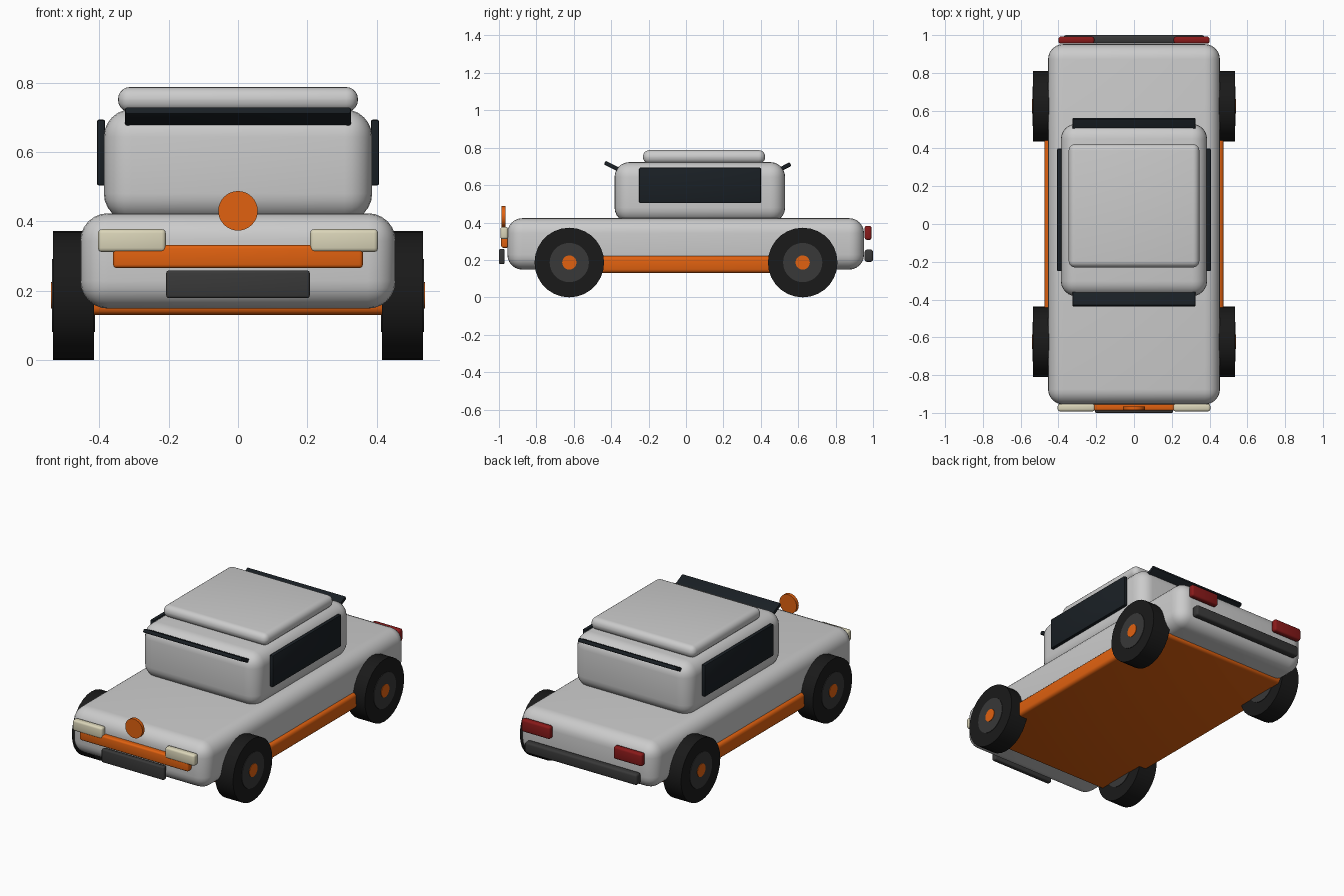
import bpy, bmesh, math
from mathutils import Matrix

if "Cube" in bpy.data.objects:
    bpy.data.objects.remove(bpy.data.objects["Cube"])


def material(name, rgb):
    m = bpy.data.materials.new(name)
    m.diffuse_color = (*rgb, 1)
    m.use_nodes = True
    m.node_tree.nodes["Principled BSDF"].inputs["Base Color"].default_value = m.diffuse_color
    return m


ORANGE = material("orange", (0.75, 0.12, 0.005))
RUBBER = material("rubber", (0.01, 0.01, 0.01))
TRIM = material("dark_trim", (0.04, 0.04, 0.04))
GLASS = material("glass", (0.01, 0.014, 0.018))
LAMP = material("lamp", (0.7, 0.66, 0.48))
RED = material("red_lamp", (0.25, 0.01, 0.01))


def finish(name, bm, mat):
    mesh = bpy.data.meshes.new(name)
    bm.normal_update()
    bm.to_mesh(mesh)
    bm.free()
    ob = bpy.data.objects.new(name, mesh)
    bpy.context.collection.objects.link(ob)
    if mat:
        mesh.materials.append(mat)
    bpy.ops.object.select_all(action='DESELECT')
    ob.select_set(True)
    bpy.context.view_layer.objects.active = ob
    bpy.ops.object.shade_smooth_by_angle(angle=math.radians(30))
    return ob


def box(name, x, y, z, bevel, mat=None, segments=3, tilt=0):
    """Rounded box from (min, max) ranges, tilted about x around its centre."""
    size = [b - a for a, b in (x, y, z)]
    mid = [(a + b) / 2 for a, b in (x, y, z)]
    bm = bmesh.new()
    bmesh.ops.create_cube(bm, size=1, matrix=Matrix.Diagonal((*size, 1)))
    bmesh.ops.bevel(bm, geom=bm.edges[:], offset=bevel, segments=segments,
                    profile=0.5, affect='EDGES', clamp_overlap=True)
    bm.transform(Matrix.Translation(mid) @ Matrix.Rotation(math.radians(tilt), 4, 'X'))
    return finish(name, bm, mat)


def disc(name, centre, radius, width, axis, mat, sides=28):
    bm = bmesh.new()
    bmesh.ops.create_cone(bm, cap_ends=True, segments=sides, radius1=radius,
                          radius2=radius, depth=width)
    bm.transform(Matrix.Translation(centre) @ Matrix.Rotation(math.pi / 2, 4, axis))
    return finish(name, bm, mat)


# Main shell: body, cabin, roof pad and orange underbody
box("body", (-.455, .455), (-.955, .952), (.148, .423), .08, segments=6)
box("cabin", (-.387, .387), (-.382, .53), (.40, .723), .08, segments=6)
box("roof", (-.346, .346), (-.23, .423), (.715, .787), .034, segments=5)
box("underbody", (-.475, .475), (-.785, .785), (.13, .222), .02, ORANGE)

# Tilted front and rear glass, poking out above the cabin edges
for name, y, z, tilt in (("windshield", -.345, .675, -27), ("rear_window", .47, .667, 27)):
    box(name, (-.326, .326), (y - .1, y + .1), (z - .011, z + .011), .006, GLASS, 2, tilt)

# Parts mirrored left and right
for side, s in (("left", -1), ("right", 1)):
    def span(a, b):
        return tuple(sorted((s * a, s * b)))
    box(side + "_side_window", span(.383, .407), (-.25, .40), (.503, .693), .006, GLASS, 2)
    box(side + "_headlight", span(.208, .404), (-.992, -.952), (.311, .377), .012, LAMP)
    box(side + "_tail_light", span(.21, .40), (.955, .992), (.307, .382), .012, RED)
    # Wheels: tyre, rim and orange cap
    for end, y in (("front", -.624), ("rear", .624)):
        c = (s * .475, y, .186)
        name = f"{end}_{side}_"
        disc(name + "tyre", c, .186, .118, 'Y', RUBBER)
        disc(name + "rim", c, .105, .124, 'Y', TRIM)
        disc(name + "hub_cap", c, .038, .130, 'Y', ORANGE)

# Front and rear trim
box("front_grille", (-.36, .36), (-.988, -.948), (.265, .331), .01, ORANGE)
box("front_plate", (-.207, .207), (-1, -.97), (.178, .258), .008, TRIM)
box("rear_bumper", (-.372, .372), (.955, 1), (.19, .255), .012, TRIM)
disc("front_disc", (0, -.976, .43), .057, .02, 'X', ORANGE, 32)
